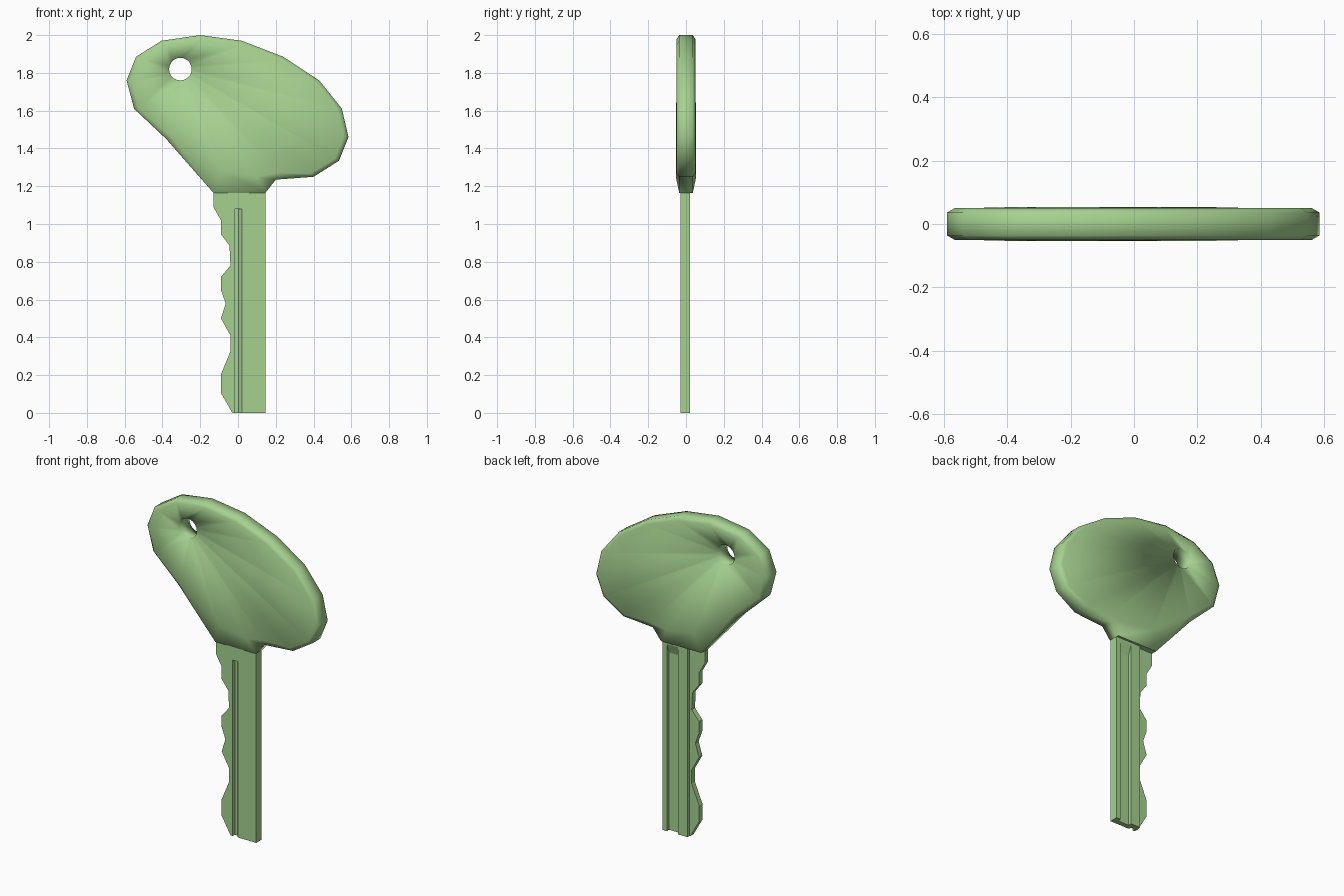
import bpy, bmesh, math
from mathutils import Vector

cube = bpy.data.objects.get("Cube")
if cube:
    bpy.data.objects.remove(cube, do_unlink=True)

green = bpy.data.materials.new("soft green")
green.use_nodes = True
COLOR = (0.38, 0.64, 0.28, 1)
green.diffuse_color = COLOR
green.node_tree.nodes["Principled BSDF"].inputs["Base Color"].default_value = COLOR


def finish(bm, name):
    bmesh.ops.recalc_face_normals(bm, faces=bm.faces)
    mesh = bpy.data.meshes.new(name)
    bm.to_mesh(mesh)
    bm.free()
    mesh.materials.append(green)
    obj = bpy.data.objects.new(name, mesh)
    bpy.context.collection.objects.link(obj)
    return obj


def prism(name, profile, place, lo, hi):
    """Extrude a 2D profile from lo to hi; place(u, v, w) maps it to space."""
    bm = bmesh.new()
    ends = [[bm.verts.new(place(u, v, w)) for u, v in profile] for w in (lo, hi)]
    n = len(profile)
    for ring in ends:
        bm.faces.new(ring)
    for i in range(n):
        j = (i + 1) % n
        bm.faces.new((ends[0][i], ends[0][j], ends[1][j], ends[1][i]))
    return finish(bm, name)


def along_x(u, v, w): return (w, u, v)
def along_y(u, v, w): return (u, w, v)
def along_z(u, v, w): return (u, v, w)


# Blade with the notched edge on one side
bitting = [(-.13, 1.17), (-.13, 1.09), (-.09, 1.02), (-.09, .945), (-.045, .885),
           (-.04, .78), (-.09, .72), (-.09, .65), (-.065, .58), (-.09, .5),
           (-.04, .41), (-.04, .325), (-.09, .205), (-.09, .105), (-.03, 0)]
blade = prism("blade", bitting + [(.145, 0), (.145, 1.17)], along_y, -.03, .022)

# Milled grooves: narrow front slot, wide back channel, thinned notched side
cutters = [
    prism("front_slot_cutter", [(-.015, -.05), (-.015, -.01), (.002, -.01), (.02, -.03), (.02, -.05)],
          along_z, -.1, 1.08),
    prism("back_channel_cutter", [(0, -.1), (0, 1.09), (.022, 1.15), (.05, 1.15), (.05, -.1)],
          along_x, .04, .115),
    prism("notch_side_cutter", [(.002, -.1), (.002, 1.2), (.05, 1.2), (.05, -.1)],
          along_x, -.2, -.025),
]
bpy.context.view_layer.objects.active = blade
for cutter in cutters:
    cutter.hide_render = True
    mod = blade.modifiers.new(cutter.name, 'BOOLEAN')
    mod.operation = 'DIFFERENCE'
    mod.solver = 'EXACT'
    mod.object = cutter
    bpy.ops.object.modifier_apply(modifier=mod.name)
    bpy.data.objects.remove(cutter, do_unlink=True)

# Bow: rim outline, clockwise from the top, ending with the neck and left flank
rim = [(-.2, 2), (.02, 1.97), (.24, 1.885), (.43, 1.76), (.55, 1.61), (.585, 1.46),
       (.535, 1.335), (.4, 1.25), (.2, 1.235), (.145, 1.165), (-.13, 1.165),
       (-.38, 1.45), (-.55, 1.61), (-.59, 1.76), (-.54, 1.885), (-.405, 1.97)]
neck = {8: (.21, 1.27), 9: (.1, 1.25), 10: (-.09, 1.28), 11: (-.36, 1.47)}
center = Vector((0, 1.62))
face_ring = []
for i, p in enumerate(rim):
    p = Vector(p)
    face_ring.append(Vector(neck[i]) if i in neck else p + (center - p).normalized() * .025)

HOLE, RADIUS, SIDES = Vector((-.305, 1.82)), .06, 20
STEP = 2 * math.pi / SIDES


def hole_index(p):
    """Number of the hole corner that faces point p, counted clockwise."""
    d = p - HOLE
    return round(-math.atan2(d.y, d.x) / STEP) % SIDES


bm = bmesh.new()
n = len(rim)
outer, holes = [], []
for side in (-1, 1):
    edge = [bm.verts.new((x, side * .036, z)) for x, z in rim]
    face = [bm.verts.new((p.x, side * (.054 if i in neck else .05), p.y))
            for i, p in enumerate(face_ring)]
    hole = [bm.verts.new((HOLE.x + RADIUS * math.cos(-k * STEP), side * .05,
                          HOLE.y + RADIUS * math.sin(-k * STEP))) for k in range(SIDES)]
    for i in range(n):
        j = (i + 1) % n
        bm.faces.new((edge[i], edge[j], face[j], face[i]))
        # Fan of triangles between the rounded rim and the hole
        k, last = hole_index(face_ring[i]), hole_index(face_ring[j])
        bm.faces.new((face[i], face[j], hole[k]))
        while k != last:
            bm.faces.new((face[j], hole[k], hole[(k + 1) % SIDES]))
            k = (k + 1) % SIDES
    outer.append(edge)
    holes.append(hole)
for a, b in (outer, holes):
    for i in range(len(a)):
        j = (i + 1) % len(a)
        bm.faces.new((a[i], a[j], b[j], b[i]))

# Smooth everywhere except the flat underside of the neck
for f in bm.faces:
    f.smooth = True
for e in bm.edges:
    e.smooth = not all(v.co.z < 1.17 for v in e.verts)
finish(bm, "bow")
